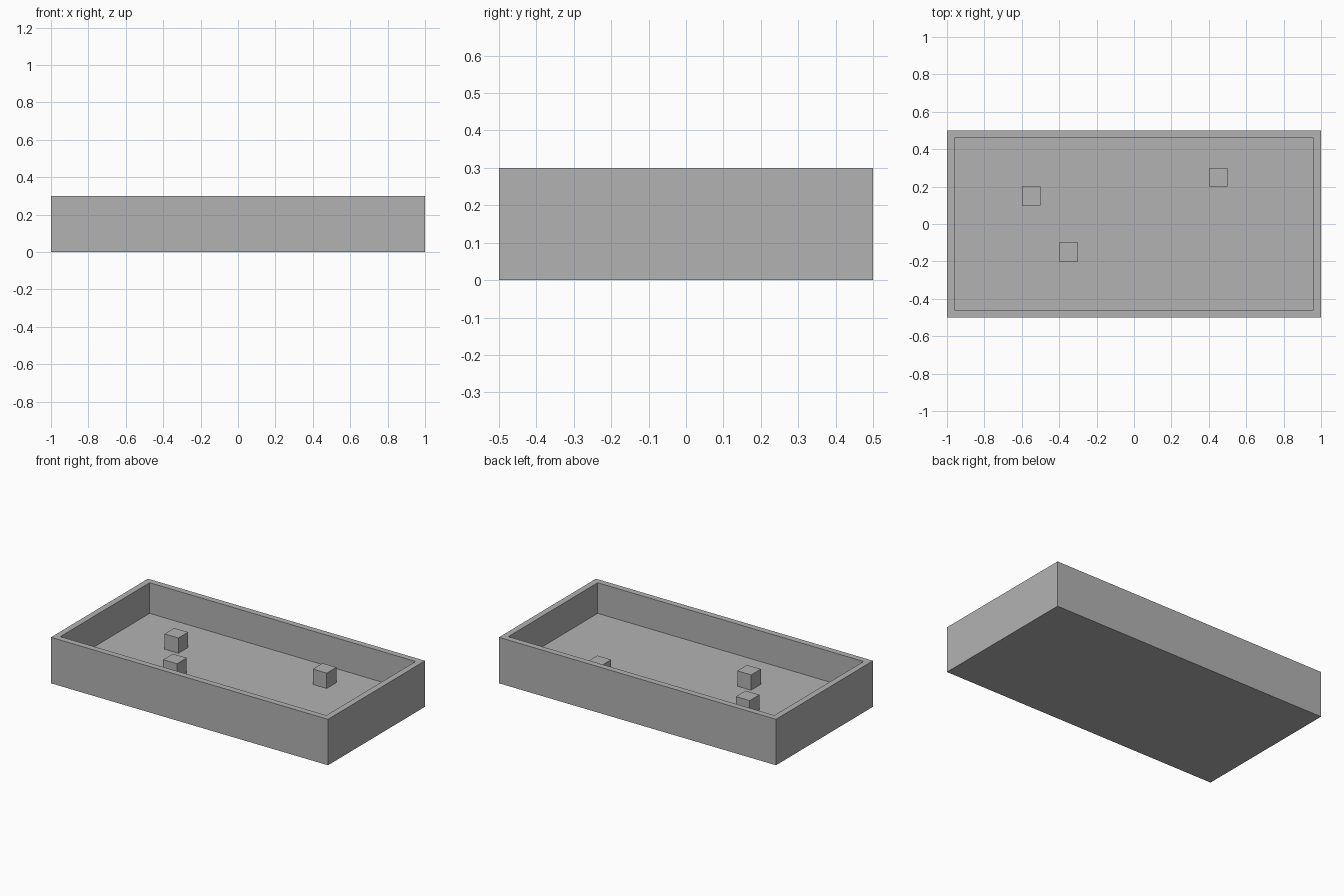
import bpy
import bmesh
from mathutils import Matrix, Vector

cube = bpy.data.objects.get("Cube")
if cube:
    bpy.data.objects.remove(cube, do_unlink=True)

LENGTH, WIDTH, HEIGHT = 2.0, 1.0, 0.3
WALL, FLOOR, BLOCK = 0.04, 0.1, 0.1

grey = bpy.data.materials.new("plain grey")
grey.use_nodes = True
colour = (0.45, 0.45, 0.45, 1)
grey.diffuse_color = colour
grey.node_tree.nodes["Principled BSDF"].inputs["Base Color"].default_value = colour


def new_box(size, base):
    """Box bmesh of the given size, with its bottom centre at base."""
    bm = bmesh.new()
    centre = Vector(base) + Vector((0, 0, size[2] / 2))
    matrix = Matrix.Translation(centre) @ Matrix.Diagonal((*size, 1))
    bmesh.ops.create_cube(bm, size=1, matrix=matrix)
    return bm


def finish(bm, name):
    mesh = bpy.data.meshes.new(name)
    bm.to_mesh(mesh)
    bm.free()
    mesh.materials.append(grey)
    obj = bpy.data.objects.new(name, mesh)
    bpy.context.collection.objects.link(obj)


# Open tray: inset the top for the rim, then sink it to the floor
bm = new_box((LENGTH, WIDTH, HEIGHT), (0, 0, 0))
bm.normal_update()
top = max(bm.faces, key=lambda f: f.calc_center_median().z)
bmesh.ops.inset_region(bm, faces=[top], thickness=WALL, use_even_offset=True)
walls = bmesh.ops.extrude_face_region(bm, geom=[top])["geom"]
sunk = [v for v in walls if isinstance(v, bmesh.types.BMVert)]
bmesh.ops.translate(bm, verts=sunk, vec=(0, 0, FLOOR - HEIGHT))
if top.is_valid:
    bmesh.ops.delete(bm, geom=[top], context="FACES_ONLY")
bmesh.ops.recalc_face_normals(bm, faces=bm.faces)
finish(bm, "tray")

# Small blocks standing on the tray floor
blocks = {"left_block": (0.45, 0.25),
          "right_back_block": (-0.55, 0.15),
          "right_front_block": (-0.35, -0.15)}
for name, (x, y) in blocks.items():
    finish(new_box((BLOCK, BLOCK, BLOCK), (x, y, FLOOR)), name)
